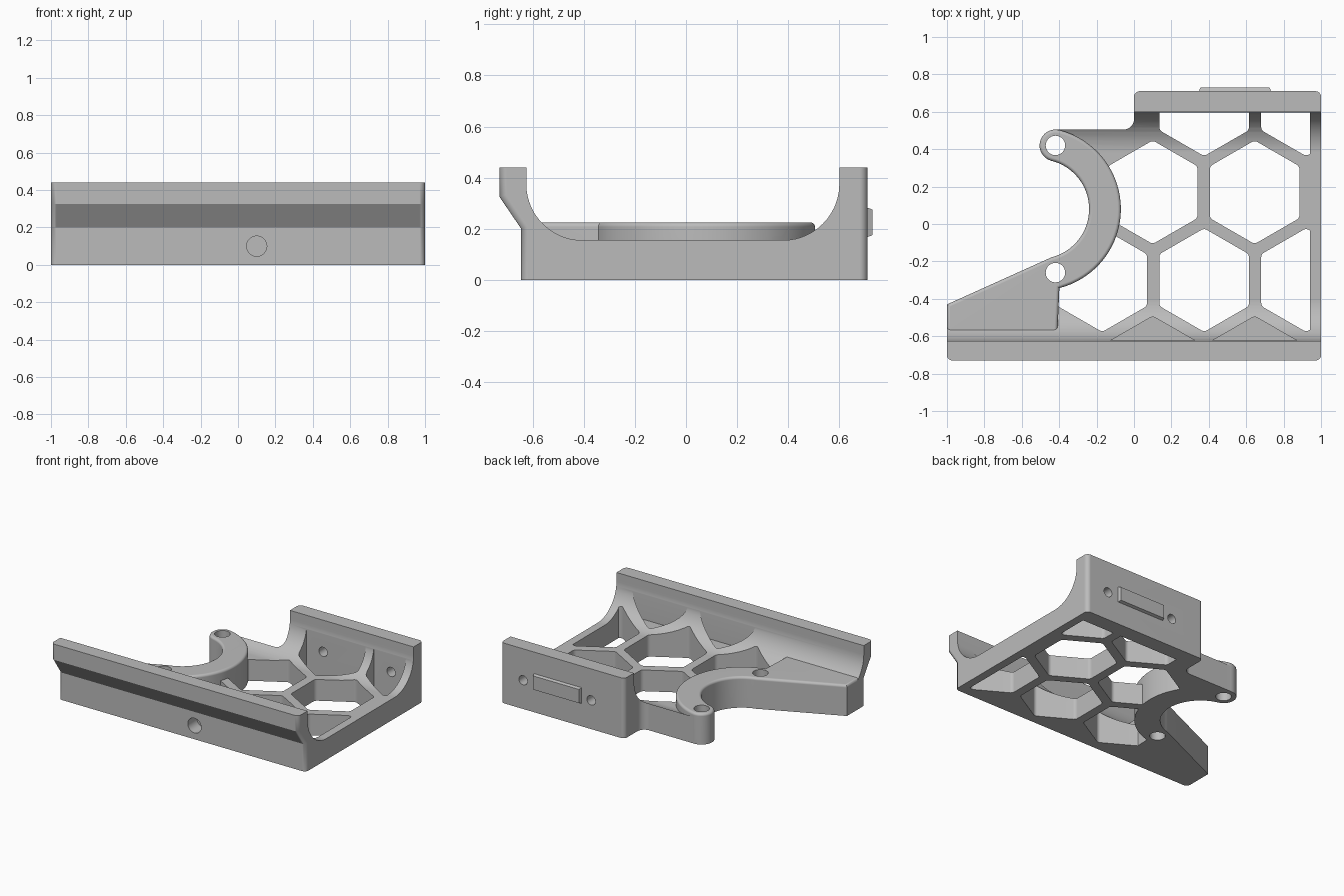
import bpy, bmesh
from math import sin, cos, tan, radians, pi
from mathutils import Vector

if "Cube" in bpy.data.objects:
    bpy.data.objects.remove(bpy.data.objects["Cube"])

grey = bpy.data.materials.new("plain_grey")
grey.use_nodes = True
grey.diffuse_color = (0.5, 0.5, 0.5, 1)
grey.node_tree.nodes["Principled BSDF"].inputs["Base Color"].default_value = (0.5, 0.5, 0.5, 1)

AXES = {"x": lambda u, v, h: (h, u, v),
        "y": lambda u, v, h: (u, h, v),
        "z": lambda u, v, h: (u, v, h)}


def arc(cx, cy, r, start, end, n=16):
    angles = [radians(start + (end - start) * i / n) for i in range(n + 1)]
    return [(cx + r * cos(a), cy + r * sin(a)) for a in angles]


def rounded(corners, n=8):
    """Outline from (u, v, radius) corners."""
    out = []
    for i, (u, v, r) in enumerate(corners):
        p = Vector((u, v))
        if r == 0:
            out.append((u, v))
            continue
        a = (Vector(corners[i - 1][:2]) - p).normalized()
        b = (Vector(corners[(i + 1) % len(corners)][:2]) - p).normalized()
        half = a.angle(b) / 2
        c = p + (a + b).normalized() * r / sin(half)
        s, e = p + a * r / tan(half) - c, p + b * r / tan(half) - c
        for k in range(n + 1):
            out.append(tuple(c + s.lerp(e, k / n).normalized() * r))
    return out


def prism(name, outlines, low, high, axis="z", bevel_rule=None, width=0.02):
    """Extrude outlines along an axis, rounding the edges picked by a rule."""
    bm = bmesh.new()
    for pts in outlines:
        ends = [[bm.verts.new(AXES[axis](u, v, h)) for u, v in pts] for h in (low, high)]
        bm.faces.new(ends[0])
        bm.faces.new(ends[1])
        for i in range(len(pts)):
            j = (i + 1) % len(pts)
            bm.faces.new((ends[0][i], ends[0][j], ends[1][j], ends[1][i]))
    bmesh.ops.recalc_face_normals(bm, faces=bm.faces)
    if bevel_rule:
        edges = [e for e in bm.edges if all(bevel_rule(v.co) for v in e.verts)]
        bmesh.ops.bevel(bm, geom=edges, offset=width, segments=4, profile=0.5, affect="EDGES")
    mesh = bpy.data.meshes.new(name)
    bm.to_mesh(mesh)
    bm.free()
    mesh.materials.append(grey)
    obj = bpy.data.objects.new(name, mesh)
    bpy.context.collection.objects.link(obj)
    return obj


def activate(obj):
    bpy.ops.object.select_all(action="DESELECT")
    obj.select_set(True)
    bpy.context.view_layer.objects.active = obj


def combine(obj, tool, operation):
    mod = obj.modifiers.new(operation, "BOOLEAN")
    mod.operation, mod.solver, mod.object = operation, "EXACT", tool
    activate(obj)
    bpy.ops.object.modifier_apply(modifier=mod.name)
    bpy.data.objects.remove(tool)


def hexagon(cx, cy):
    R = 0.277
    return rounded([(cx + R * sin(k * pi / 3), cy + R * cos(k * pi / 3), 0.03) for k in range(6)], 5)


def rectangle(u0, u1, v0, v1):
    return [(u0, v0), (u1, v0), (u1, v1), (u0, v1)]


# Cradle section: floor, curved walls, overhanging front lip with rounded ends
section = rounded([(-0.645, 0, 0), (0.8, 0, 0), (0.8, 0.44, 0), (0.6, 0.44, 0),
                   (0.6, 0.155, 0.22), (-0.625, 0.155, 0.22), (-0.625, 0.44, 0),
                   (-0.73, 0.44, 0), (-0.73, 0.325, 0), (-0.645, 0.2, 0)], 16)


def front_outline(co):
    return abs(co.x) > 1 and co.y < -0.64


body = prism("cradle_body", [section], -1.0005, 1.0005, "x")
bm = bmesh.new()
bm.from_mesh(body.data)
ends = [e for e in bm.edges if all(front_outline(v.co) for v in e.verts)
        and abs(e.verts[0].co.x - e.verts[1].co.x) < 0.1
        and e.verts[0].co.z != e.verts[1].co.z]
bmesh.ops.bevel(bm, geom=ends, offset=0.03, segments=4, profile=0.5, affect="EDGES")
bm.to_mesh(body.data)
bm.free()

# Plan outline
plan = rounded([(-1, -0.8, 0), (1, -0.8, 0), (1, 0.71, 0.03), (0, 0.71, 0.03),
                (0, 0.505, 0.055), (-0.41, 0.505, 0), (-0.35, 0.4, 0),
                (-0.16, 0.08, 0), (-0.42, -0.26, 0), (-1, -0.5, 0)])
combine(body, prism("plan", [plan], -0.1, 0.6), "INTERSECT")

# Honeycomb openings, stopped at the walls and the side rail
cells = [(0.1, 0.17), (0.645, 0.17), (-0.17, -0.3), (0.375, -0.3),
         (0.92, -0.3), (0.375, 0.64), (0.92, 0.64)]
window = [rectangle(-0.8, 0.94, -0.622, 0.597)]
openings = prism("openings", [hexagon(*c) for c in cells], -0.1, 0.6)
combine(openings, prism("window", window, -0.2, 0.7), "INTERSECT")
combine(body, openings, "DIFFERENCE")

# Shallow honeycomb pockets in the front wall curve
pockets = prism("pockets", [hexagon(x, -0.77) for x in (0.1, 0.645)], 0.157, 0.6)
combine(pockets, prism("window", window, -0.2, 0.7), "INTERSECT")
combine(body, pockets, "DIFFERENCE")

# Raised crescent with end lug, running into the tapered side arm
cx, cy, sweep = -0.506, 0.08, 75.8
crescent = (arc(cx, cy, 0.436, -sweep, sweep, 32)
            + arc(-0.42, 0.42, 0.085, sweep, sweep + 180)[1:]
            + arc(cx, cy, 0.266, sweep, -sweep, 32)[1:]
            + [(-1, -0.43), (-1, -0.6), (-0.41, -0.6)])
combine(body, prism("crescent", [crescent], 0, 0.225,
                    bevel_rule=lambda co: co.z > 0.2, width=0.018), "UNION")

# Lug holes, wall screw holes and front socket
combine(body, prism("lug_holes", [arc(-0.42, y, 0.052, 0, 350, 35) for y in (0.42, -0.26)],
                    -0.1, 0.4), "DIFFERENCE")
combine(body, prism("screw_holes", [arc(x, 0.21, 0.034, 0, 345, 23) for x in (0.27, 0.82)],
                    0.5, 0.8, "y"), "DIFFERENCE")
combine(body, prism("front_socket", [arc(0.1, 0.1, 0.054, 0, 350, 35)],
                    -0.8, -0.54, "y"), "DIFFERENCE")

# Chamfered bar on the back wall
bar = prism("back_bar", [rectangle(0.34, 0.74, 0.16, 0.29)], 0.69, 0.73, "y")
for v in bar.data.vertices:
    if v.co.y > 0.72:
        v.co.x += 0.015 if v.co.x < 0.54 else -0.015
        v.co.z += 0.015 if v.co.z < 0.22 else -0.015

activate(body)
bpy.ops.object.shade_smooth_by_angle(angle=radians(30))
normals = body.modifiers.new("weighted_normals", "WEIGHTED_NORMAL")
normals.keep_sharp = True
